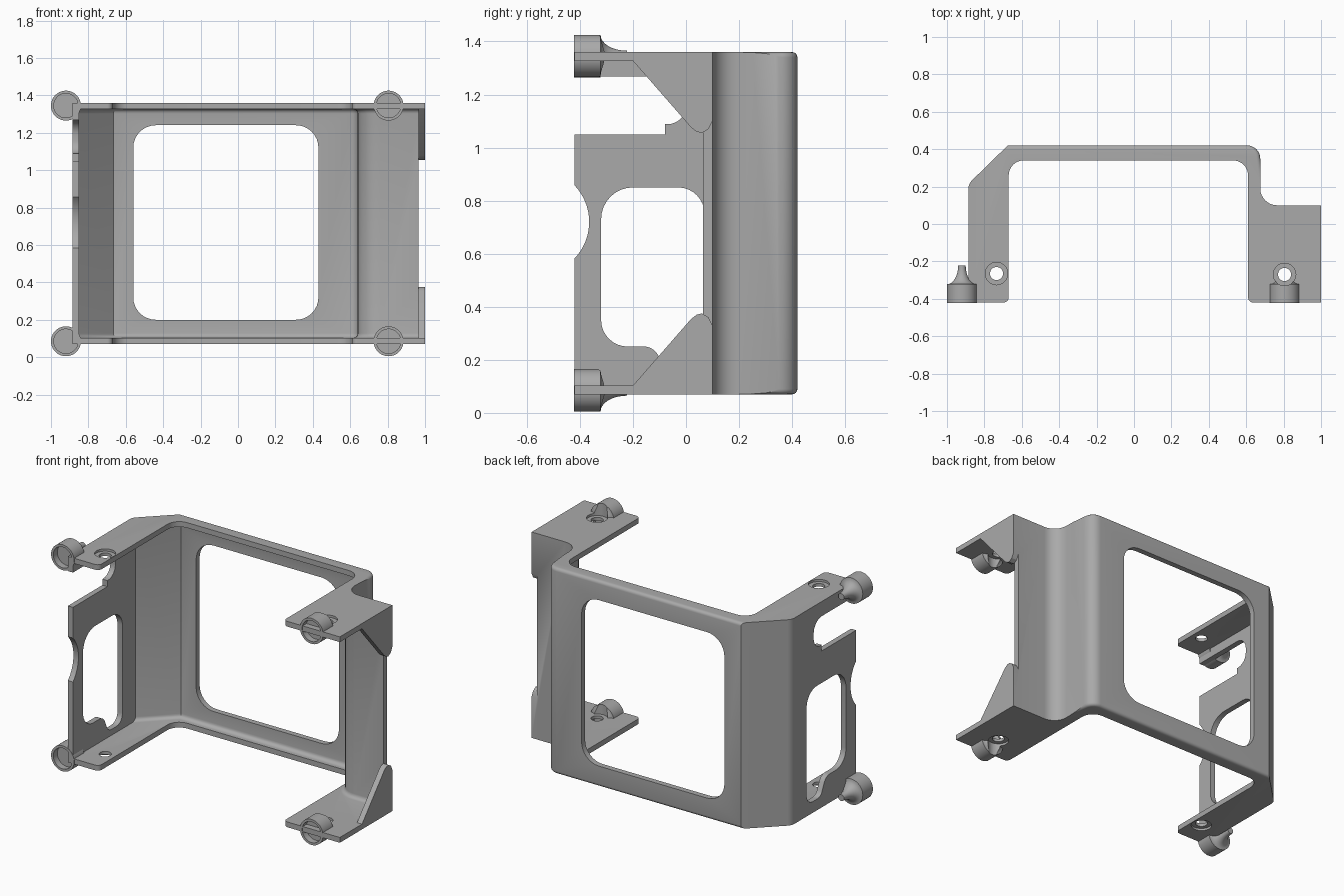
import bpy, bmesh, math
from mathutils import Vector, Matrix

if "Cube" in bpy.data.objects:
    bpy.data.objects.remove(bpy.data.objects["Cube"], do_unlink=True)

grey = bpy.data.materials.new("plain grey")
grey.use_nodes = True
grey.diffuse_color = (0.4, 0.4, 0.4, 1)
grey.node_tree.nodes["Principled BSDF"].inputs["Base Color"].default_value = (0.4, 0.4, 0.4, 1)

BOTTOM, TOP, MID = 0.07, 1.36, 0.715
FRONT = -0.42


def rounded(corners, steps=8):
    """Closed outline from (a, b, radius) corners, with arcs at the corners."""
    out = []
    for i, (a, b, r) in enumerate(corners):
        p = Vector((a, b))
        if not r:
            out.append(p)
            continue
        u = (Vector(corners[i - 1][:2]) - p).normalized()
        v = (Vector(corners[(i + 1) % len(corners)][:2]) - p).normalized()
        half = u.angle(v) / 2
        c = p + (u + v).normalized() * (r / math.sin(half))
        start, end = p + u * (r / math.tan(half)) - c, p + v * (r / math.tan(half)) - c
        turn = start.angle_signed(end)
        for k in range(steps + 1):
            out.append(c + Matrix.Rotation(-turn * k / steps, 2) @ start)
    return out


def make(name, bm):
    bmesh.ops.recalc_face_normals(bm, faces=bm.faces)
    mesh = bpy.data.meshes.new(name)
    bm.to_mesh(mesh)
    bm.free()
    mesh.materials.append(grey)
    ob = bpy.data.objects.new(name, mesh)
    bpy.context.collection.objects.link(ob)
    return ob


def prism(name, outline, axis, lo, hi, bevel=0, beyond=0):
    """Extrude an outline along x, y or z; round the rim edges behind a y value."""
    place = {"x": lambda p, t: (t, p[0], p[1]),
             "y": lambda p, t: (p[0], t, p[1]),
             "z": lambda p, t: (p[0], p[1], t)}[axis]
    bm = bmesh.new()
    face = bm.faces.new([bm.verts.new(place(p, lo)) for p in outline])
    new = bmesh.ops.extrude_face_region(bm, geom=[face])["geom"]
    shift = Vector(place((0, 0), hi - lo))
    bmesh.ops.translate(bm, vec=shift, verts=[g for g in new if isinstance(g, bmesh.types.BMVert)])
    if bevel:
        rim = [e for e in bm.edges if abs(e.verts[0].co.z - e.verts[1].co.z) < 1e-4
               and (e.verts[0].co.y + e.verts[1].co.y) / 2 > beyond]
        bmesh.ops.bevel(bm, geom=rim, offset=bevel, segments=4, profile=0.5, affect="EDGES")
    return make(name, bm)


def lathe(name, profile, place, steps=40):
    """Spin a closed (radius, height) profile about z, then place it."""
    bm = bmesh.new()
    vs = [bm.verts.new((r, 0, h)) for r, h in profile]
    es = [bm.edges.new(pair) for pair in zip(vs, vs[1:])]
    bmesh.ops.spin(bm, geom=vs + es, cent=(0, 0, 0), axis=(0, 0, 1),
                   angle=math.tau, steps=steps)
    bmesh.ops.remove_doubles(bm, verts=bm.verts, dist=1e-5)
    bm.transform(place)
    return make(name, bm)


def cut(ob, *cutters):
    bpy.context.view_layer.objects.active = ob
    for c in cutters:
        mod = ob.modifiers.new("cut", "BOOLEAN")
        mod.operation, mod.solver, mod.object = "DIFFERENCE", "EXACT", c
        bpy.ops.object.modifier_apply(modifier=mod.name)
        bpy.data.objects.remove(c, do_unlink=True)


def box(x0, x1, y0, y1, r):
    return rounded([(x0, y0, r), (x1, y0, r), (x1, y1, r), (x0, y1, r)])


# Bracket body: solid outline, hollowed to walls and flanges
outer = rounded([(-0.885, FRONT, 0), (-0.885, 0.215, 0.06), (-0.675, 0.42, 0),
                 (0.675, 0.42, 0.07), (0.675, 0.1, 0.09), (1, 0.1, 0), (1, FRONT, 0)])
inner = rounded([(-0.85, -1, 0), (-0.85, 0.2, 0), (-0.665, 0.385, 0), (0.64, 0.385, 0.04),
                 (0.64, 0.065, 0.12), (0.965, 0.065, 0), (0.965, -1, 0)])
bracket = prism("bracket", outer, "z", BOTTOM, TOP, 0.02, 0.35)
cut(bracket, prism("hollow", inner, "z", BOTTOM + 0.033, TOP - 0.033, 0.025, 0))

# Central opening through both flanges, with rounded front corners
opening = rounded([(-0.70, -1, 0), (-0.70, FRONT, 0), (-0.67, FRONT, 0.028), (-0.67, 0.34, 0.08),
                   (0.61, 0.34, 0.08), (0.61, FRONT, 0.028), (0.64, FRONT, 0), (0.64, -1, 0)])
cut(bracket, prism("opening", opening, "z", -1, 2))

# Right side opening that leaves two gussets
low = [(-1, 0.103), (-0.2, 0.103), (0.02, 0.355), (0.04, 0.37), (0.06, 0.375),
       (0.085, 0.36), (0.1, 0.33), (1, 0.33)]
gusset = low + [(y, 2 * MID - z) for y, z in reversed(low)]
cut(bracket, prism("gusset_gap", gusset, "x", 0.964, 1.2))

# Back window
cut(bracket, prism("back_window", box(-0.56, 0.43, 0.2, 1.24, 0.12), "y", 0.3, 0.6))

# Left wall: window with lowered rear corner, open slot, finger scoop
window = rounded([(-0.32, 0.25, 0.1), (-0.12, 0.25, 0.06), (-0.07, 0.14, 0.05),
                  (0.07, 0.14, 0.06), (0.07, 0.85, 0.1), (-0.32, 0.85, 0.12)])
slot = rounded([(-1, 1.05, 0), (-0.08, 1.05, 0), (-0.08, 1.088, 0), (0, 1.088, 0.07),
                (0, 1.268, 0.08), (-1, 1.268, 0)])
scoop = [(-0.565 + 0.2 * math.cos(k * math.tau / 64), 0.72 + 0.2 * math.sin(k * math.tau / 64))
         for k in range(64)]
for name, shape in (("window", window), ("slot", slot), ("scoop", scoop)):
    cut(bracket, prism(name, shape, "x", -1.2, -0.75))


def rod(r, x, y, z0, z1):
    return lathe("rod", [(0, 0), (r, 0), (r, z1 - z0), (0, z1 - z0)],
                 Matrix.Translation((x, y, z0)))


# Screw holes, counterbored from the outside of each flange
holes = [(-0.735, -0.265), (0.805, -0.27)]
for x, y in holes:
    cut(bracket, rod(0.035, x, y, -1, 2), rod(0.06, x, y, TOP - 0.014, 2),
        rod(0.06, x, y, -1, BOTTOM + 0.014))

# Round bosses on the front corners: shallow cup in front, concave flare behind
flare = [(0.08 - 0.06 * math.sin(t * math.pi / 16), 0.2 - 0.1 * math.cos(t * math.pi / 16))
         for t in range(9)]
cup = [(0, 0.04), (0.065, 0.04), (0.065, 0), (0.08, 0)] + flare + [(0, 0.2)]
parts = [bracket]
for side, x in (("right", -0.92), ("left", 0.805)):
    for level, z in (("lower", 0.085), ("upper", 1.345)):
        place = Matrix.Translation((x, FRONT - 0.002, z)) @ Matrix.Rotation(-math.pi / 2, 4, "X")
        boss = lathe(f"{level}_{side}_boss", cup, place)
        if side == "left":
            cut(boss, rod(0.06, *holes[1], -1, 2))
        parts.append(boss)

# Smooth curved areas, keep edges crisp
bpy.ops.object.select_all(action="DESELECT")
for ob in parts:
    ob.select_set(True)
bpy.context.view_layer.objects.active = bracket
bpy.ops.object.shade_smooth_by_angle(angle=math.radians(30))
